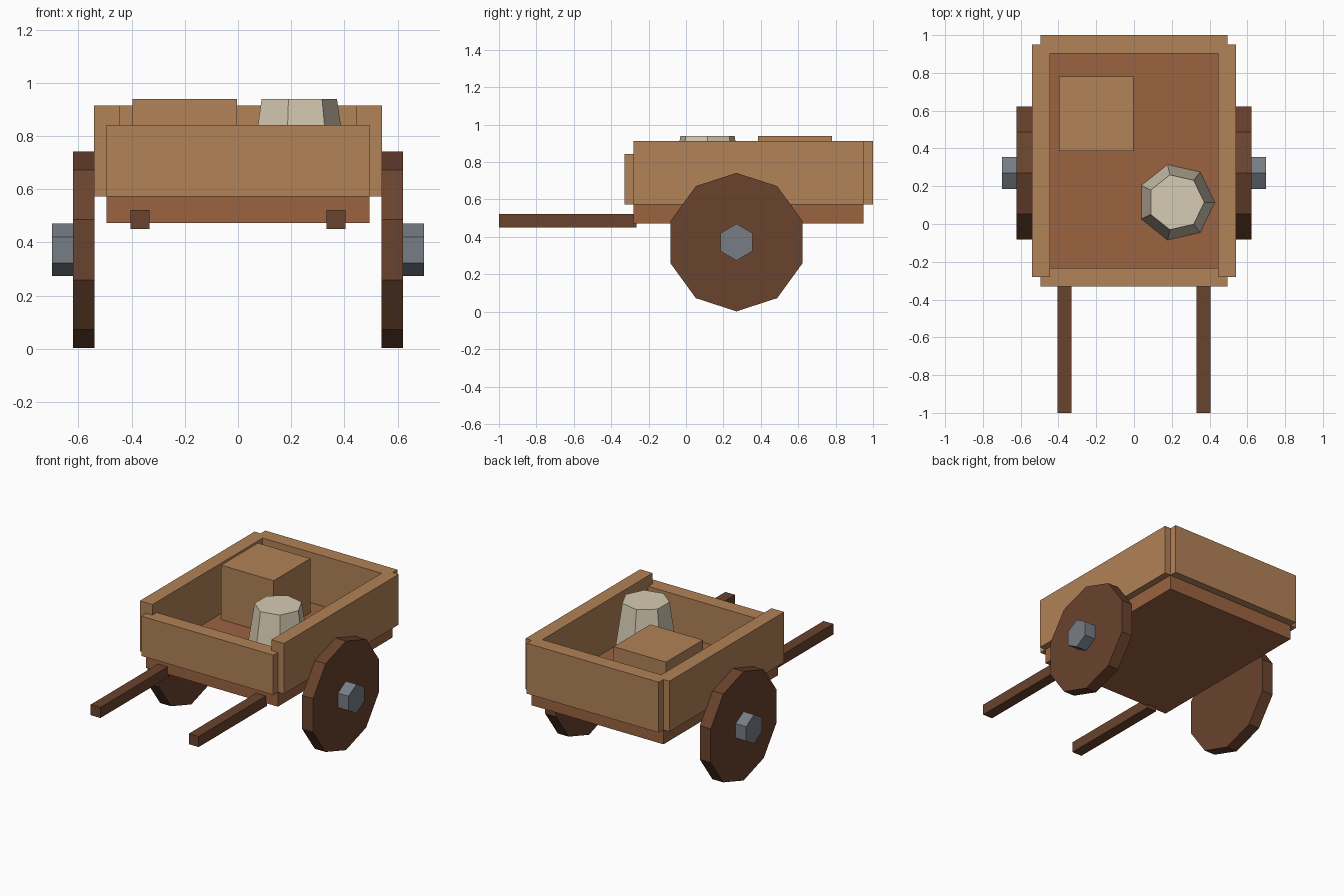
import bpy
from math import pi

if "Cube" in bpy.data.objects:
    bpy.data.objects.remove(bpy.data.objects["Cube"])


def material(name, rgb):
    m = bpy.data.materials.new(name)
    lin = [((c / 255 + 0.055) / 1.055) ** 2.4 for c in rgb]
    m.diffuse_color = (*lin, 1)
    m.use_nodes = True
    m.node_tree.nodes["Principled BSDF"].inputs["Base Color"].default_value = m.diffuse_color
    return m


plank = material("plank_wood", (178, 130, 87))
floor = material("floor_wood", (155, 99, 65))
dark = material("dark_wood", (106, 67, 46))
iron = material("iron", (119, 125, 134))
clay = material("pale_clay", (214, 203, 179))


def box(name, x, y, z, mat):
    bpy.ops.mesh.primitive_cube_add(
        size=1, location=[(a + b) / 2 for a, b in (x, y, z)])
    o = bpy.context.object
    o.name = name
    o.scale = [b - a for a, b in (x, y, z)]
    bpy.ops.object.transform_apply(location=False, rotation=False)
    o.data.materials.append(mat)
    return o


def disc(name, sides, radius, x0, x1, side, mat):
    # prism lying along x, with a corner pointing straight up
    bpy.ops.mesh.primitive_cylinder_add(
        vertices=sides, radius=radius, depth=x1 - x0,
        location=(side * (x0 + x1) / 2, 0.27, 0.372))
    o = bpy.context.object
    o.name = name
    for v in o.data.vertices:
        x, y, z = v.co
        v.co = (z, -x, y)
    # the coordinate swap can invert the winding
    bpy.ops.object.mode_set(mode='EDIT')
    bpy.ops.mesh.select_all(action='SELECT')
    bpy.ops.mesh.normals_make_consistent(inside=False)
    bpy.ops.object.mode_set(mode='OBJECT')
    o.data.materials.append(mat)


# cart body
box("bed", (-0.495, 0.495), (-0.28, 0.948), (0.473, 0.572), floor)
box("front_board", (-0.495, 0.495), (-0.33, -0.232), (0.572, 0.842), plank)
box("back_board", (-0.495, 0.495), (0.902, 1.0), (0.572, 0.914), plank)

# mirrored parts
for side, label in ((-1, "left"), (1, "right")):
    def span(a, b):
        return tuple(sorted((side * a, side * b)))
    box(label + "_side_board", span(0.446, 0.541), (-0.28, 0.95),
        (0.572, 0.914), plank)
    box(label + "_shaft", span(0.332, 0.405), (-1.0, -0.265),
        (0.45, 0.522), dark)
    disc(label + "_wheel", 10, 0.37, 0.539, 0.621, side, dark)
    disc(label + "_hub", 6, 0.098, 0.615, 0.70, side, iron)

# cargo
box("crate", (-0.397, -0.003), (0.386, 0.78), (0.572, 0.94), plank)
bpy.ops.mesh.primitive_cone_add(
    vertices=7, radius1=0.205, radius2=0.149, depth=0.37,
    location=(0.223, 0.115, 0.755), rotation=(0, 0, -pi / 2))
pot = bpy.context.object
pot.name = "pot"
pot.data.materials.append(clay)
